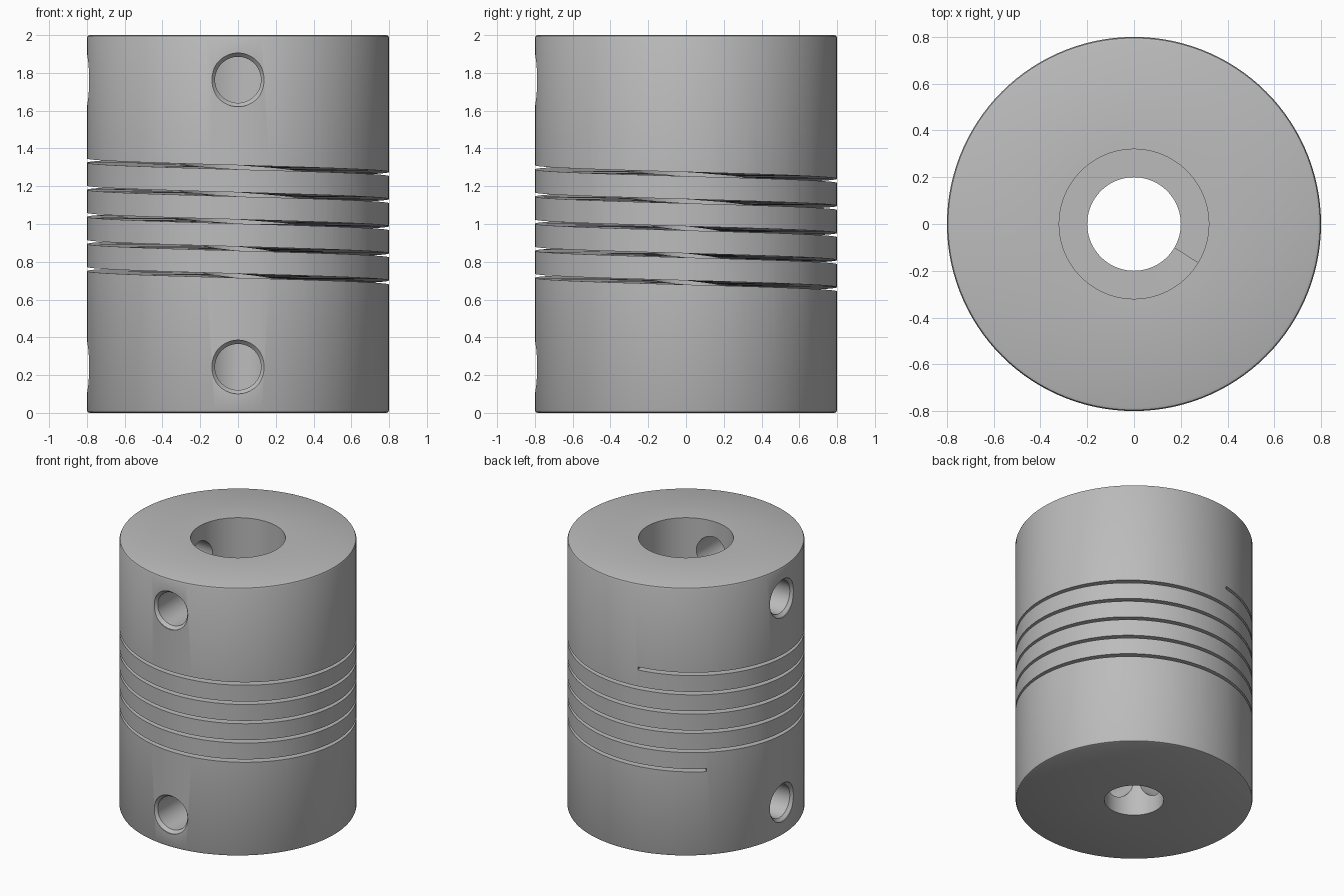
import bpy, bmesh, math
from mathutils import Matrix, Vector

cube = bpy.data.objects.get("Cube")
if cube:
    bpy.data.objects.remove(cube, do_unlink=True)

# Single bare metal colour
metal = bpy.data.materials.new("grey metal")
metal.use_nodes = True
GREY = (0.5, 0.5, 0.5, 1)
metal.diffuse_color = GREY
metal.node_tree.nodes["Principled BSDF"].inputs["Base Color"].default_value = GREY


def finish(bm, name):
    bmesh.ops.recalc_face_normals(bm, faces=bm.faces[:])
    mesh = bpy.data.meshes.new(name)
    bm.to_mesh(mesh)
    bm.free()
    mesh.materials.append(metal)
    obj = bpy.data.objects.new(name, mesh)
    bpy.context.collection.objects.link(obj)
    return obj


def skin(name, rings, wrap):
    """Join equal closed sections into a solid, wrapped around or capped."""
    bm = bmesh.new()
    loops = [[bm.verts.new(p) for p in ring] for ring in rings]
    pairs = list(zip(loops, loops[1:]))
    if wrap:
        pairs.append((loops[-1], loops[0]))
    else:
        bm.faces.new(loops[0])
        bm.faces.new(loops[-1])
    for a, b in pairs:
        for i in range(len(a)):
            j = (i + 1) % len(a)
            bm.faces.new((a[i], a[j], b[j], b[i]))
    return finish(bm, name)


def polar(r, angle, z):
    return Vector((r * math.cos(angle), r * math.sin(angle), z))


# Stepped sleeve: wide upper bore, narrow lower bore, softened outer rims
R, WIDE, NARROW, EDGE = 0.8, 0.32, 0.2, 0.015
profile = [(NARROW, 0), (R - EDGE, 0), (R - EDGE * 0.3, EDGE * 0.3), (R, EDGE),
           (R, 2 - EDGE), (R - EDGE * 0.3, 2 - EDGE * 0.3), (R - EDGE, 2),
           (WIDE, 2), (WIDE, 1), (NARROW, 1)]
SEG = 120
body = skin("coupling_body", [[polar(r, math.tau * i / SEG, z) for r, z in profile]
                              for i in range(SEG)], True)

# Helical flexure slot, descending anticlockwise and open to the bore
PITCH, HALF = 0.1435, 0.011
start, end = math.radians(-259), math.radians(1575)
steps = 500
rings = []
for i in range(steps + 1):
    a = start + (end - start) * i / steps
    z = 1.3 - PITCH * (a + math.pi / 2) / math.tau
    rings.append([polar(r, a, z + h) for r, h in
                  ((0.15, -HALF), (0.85, -HALF), (0.85, HALF), (0.15, HALF))])
cutters = [skin("slot_cutter", rings, False)]

# Set-screw holes with chamfered mouths, on the front and the -x side
screw = [(0.122, 0.05), (0.122, 0.77), (0.142, 0.792), (0.142, 0.9)]
for z in (0.243, 1.763):
    for turn in (-math.pi / 2, math.pi):
        place = (Matrix.Translation((0, 0, z)) @ Matrix.Rotation(turn, 4, "Z")
                 @ Matrix.Rotation(math.pi / 2, 4, "Y"))
        cutters.append(skin("screw_hole_cutter", [
            [place @ polar(r, math.tau * (i + 0.5) / 48, d) for i in range(48)]
            for r, d in screw], False))

# Cut everything, then smooth the curved walls
bpy.ops.object.select_all(action="DESELECT")
bpy.context.view_layer.objects.active = body
body.select_set(True)
for cutter in cutters:
    cutter.hide_render = True
    mod = body.modifiers.new("cut", "BOOLEAN")
    mod.operation, mod.solver, mod.object = "DIFFERENCE", "EXACT", cutter
    bpy.ops.object.modifier_apply(modifier=mod.name)
    bpy.data.objects.remove(cutter, do_unlink=True)
bpy.ops.object.shade_smooth_by_angle(angle=math.radians(30))
